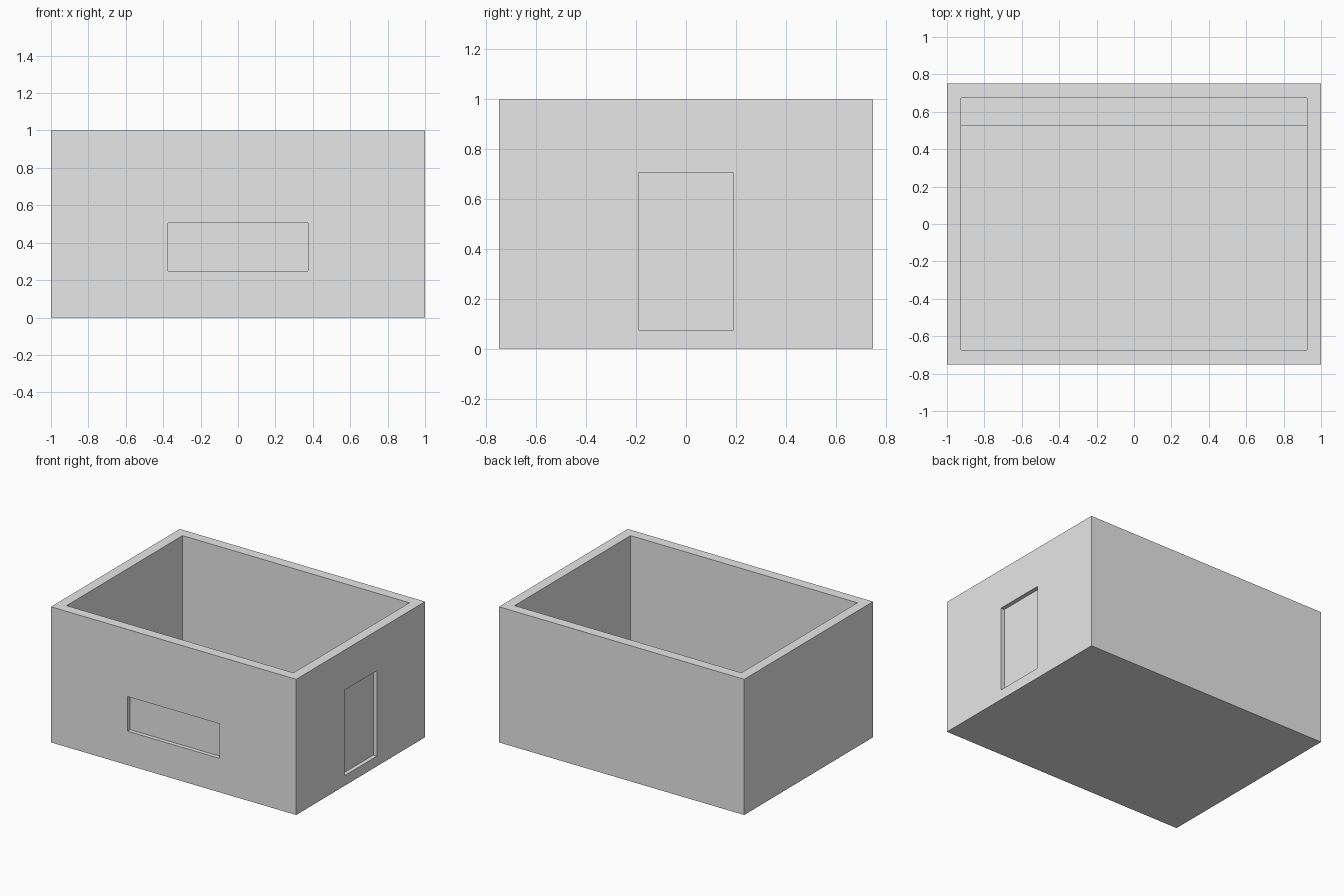
import bpy

if "Cube" in bpy.data.objects:
    bpy.data.objects.remove(bpy.data.objects["Cube"], do_unlink=True)

WALL = 0.075     # wall and floor thickness
RECESS = 0.03    # depth of the window and door niches
W, D, H = 1.0, 0.75, 1.0   # half width, half depth, height

# Single plain grey
grey = bpy.data.materials.new("light_grey")
grey.use_nodes = True
grey.diffuse_color = (0.8, 0.8, 0.8, 1)
grey.node_tree.nodes["Principled BSDF"].inputs["Base Color"].default_value = (0.8, 0.8, 0.8, 1)


def box(name, lo, hi):
    """Axis-aligned box between two corners."""
    bpy.ops.mesh.primitive_cube_add(size=1)
    ob = bpy.context.object
    ob.name = name
    ob.location = [(a + b) / 2 for a, b in zip(lo, hi)]
    ob.scale = [b - a for a, b in zip(lo, hi)]
    bpy.ops.object.transform_apply(location=True, rotation=False, scale=True)
    ob.data.materials.append(grey)
    return ob


def cut(target, cutter):
    """Subtract a cutter, then remove it."""
    cutter.hide_render = True
    mod = target.modifiers.new("cut", "BOOLEAN")
    mod.operation = "DIFFERENCE"
    mod.solver = "EXACT"
    mod.object = cutter
    bpy.context.view_layer.objects.active = target
    bpy.ops.object.modifier_apply(modifier=mod.name)
    bpy.data.objects.remove(cutter, do_unlink=True)


# Open-topped room shell
shell = box("room_shell", (-W, -D, 0), (W, D, H))
cut(shell, box("cavity", (WALL - W, WALL - D, WALL), (W - WALL, D - WALL, H + 0.2)))

# Window niche in the front wall, door niche in the side wall
cut(shell, box("window_niche", (-0.375, -D - 0.1, 0.25), (0.375, -D + RECESS, 0.505)))
cut(shell, box("door_niche", (W - RECESS, -0.19, WALL), (W + 0.1, 0.19, 0.705)))

# Low bench along the inside of the back wall
box("back_bench", (WALL - W, 0.525, WALL), (W - WALL, D - WALL, 0.225))
